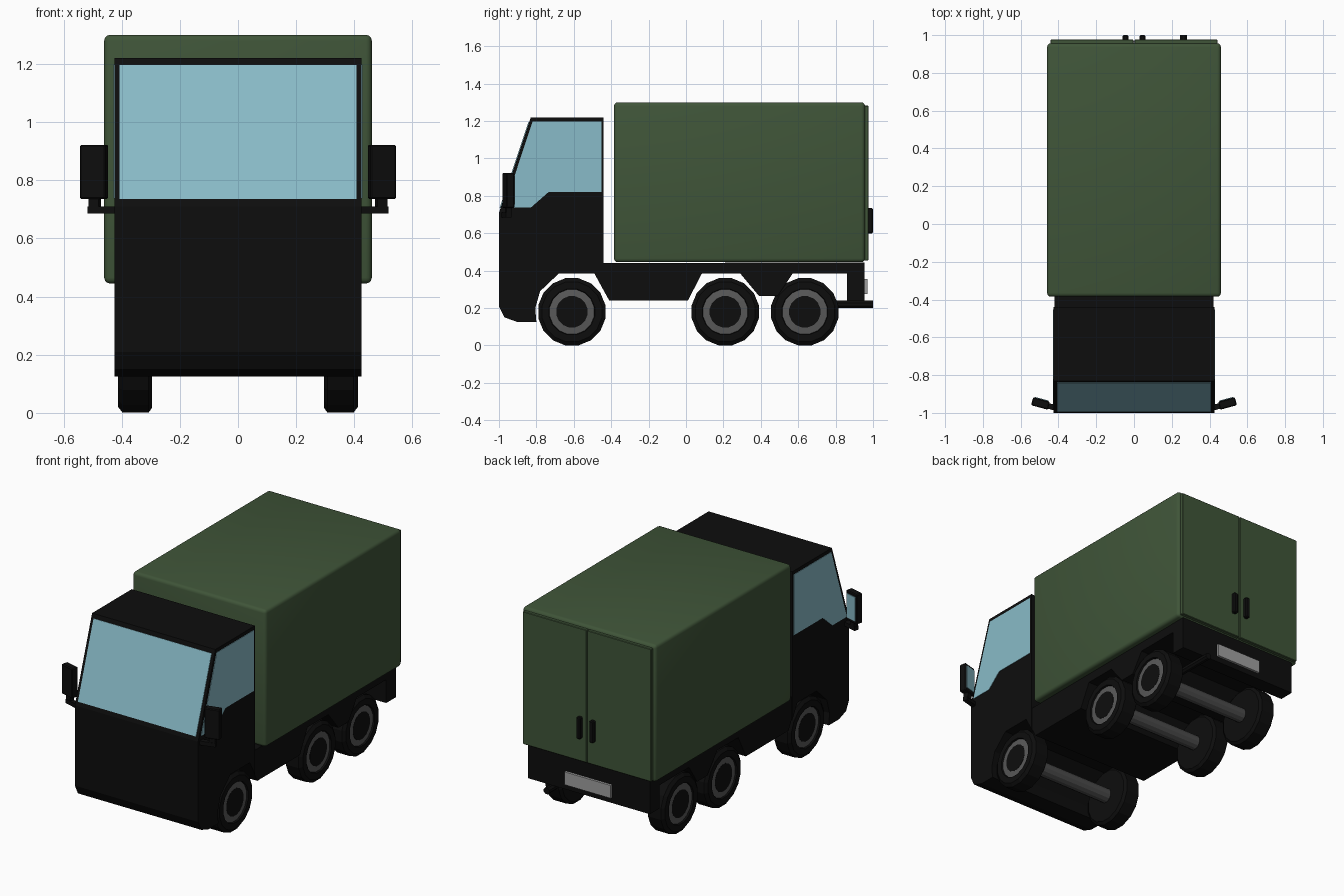
import bpy, bmesh, math
from mathutils import Matrix, Vector

if "Cube" in bpy.data.objects:
    bpy.data.objects.remove(bpy.data.objects["Cube"])


def material(name, rgb):
    m = bpy.data.materials.new(name)
    m.diffuse_color = (*rgb, 1)
    m.use_nodes = True
    m.node_tree.nodes["Principled BSDF"].inputs["Base Color"].default_value = m.diffuse_color
    return m


BLACK = material("black", (0.004, 0.004, 0.004))
GREEN = material("green", (0.05, 0.09, 0.04))
GLASS = material("glass", (0.25, 0.5, 0.58))
RIM = material("rim_grey", (0.1, 0.1, 0.1))
AXLE = material("axle_grey", (0.07, 0.07, 0.07))
PLATE = material("plate_grey", (0.35, 0.35, 0.35))


def finish(name, bm, mat, mirror=False):
    bmesh.ops.recalc_face_normals(bm, faces=bm.faces)
    me = bpy.data.meshes.new(name)
    bm.to_mesh(me)
    bm.free()
    ob = bpy.data.objects.new(name, me)
    bpy.context.collection.objects.link(ob)
    me.materials.append(mat)
    if mirror:
        ob.modifiers.new("mirror", 'MIRROR')
    return ob


def box(name, lo, hi, mat, mirror=False, turn=0, bevel=0, segments=1):
    lo, hi = Vector(lo), Vector(hi)
    bm = bmesh.new()
    bmesh.ops.create_cube(bm, size=1, matrix=Matrix.Translation((lo + hi) / 2)
                          @ Matrix.Rotation(turn, 4, 'Z')
                          @ Matrix.Diagonal((*(hi - lo), 1)))
    if bevel:
        bmesh.ops.bevel(bm, geom=bm.edges[:], offset=bevel, segments=segments,
                        profile=0.5, affect='EDGES')
    return finish(name, bm, mat, mirror)


def prism(name, profile, x0, x1, mat, mirror=False):
    """Extrude a (y, z) profile along x."""
    bm = bmesh.new()
    f = bm.faces.new([bm.verts.new((x0, y, z)) for y, z in profile])
    new = bmesh.ops.extrude_face_region(bm, geom=[f])["geom"]
    bmesh.ops.translate(bm, vec=(x1 - x0, 0, 0),
                        verts=[v for v in new if isinstance(v, bmesh.types.BMVert)])
    return finish(name, bm, mat, mirror)


def lathe(name, profile, y, z, mat, sides=16, mirror=True):
    """Spin an (x, radius) profile around an axle at (y, z)."""
    bm = bmesh.new()
    rings = []
    for x, r in profile:
        angles = [math.tau * (i + 0.5) / sides for i in range(sides)]
        rings.append([bm.verts.new((x, y + r * math.cos(a), z + r * math.sin(a)))
                      for a in angles])
    for a, b in zip(rings, rings[1:]):
        for i in range(sides):
            j = (i + 1) % sides
            bm.faces.new((a[i], a[j], b[j], b[i]))
    bm.faces.new(rings[0])
    bm.faces.new(rings[-1])
    return finish(name, bm, mat, mirror)


# Cab with front wheel arch
prism("cab", [(-0.83, 1.22), (-1.0, 0.71), (-1.0, 0.21), (-0.97, 0.15), (-0.90, 0.125),
              (-0.80, 0.125), (-0.806, 0.2), (-0.78, 0.29), (-0.68, 0.385), (-0.49, 0.385),
              (-0.44, 0.294), (-0.44, 1.22)], -0.425, 0.425, BLACK)

# Chassis with rear wheel arches
prism("chassis", [(-0.44, 0.44), (-0.44, 0.294), (-0.41, 0.24), (0.01, 0.24), (0.085, 0.385),
                  (0.29, 0.385), (0.39, 0.265), (0.49, 0.265), (0.57, 0.385), (0.86, 0.385),
                  (0.86, 0.24), (0.955, 0.24), (0.955, 0.445)], -0.42, 0.42, BLACK)

# Windscreen and side windows
prism("windscreen", [(-0.838, 1.195), (-0.842, 1.196), (-0.996, 0.736), (-0.99, 0.735)],
      -0.407, 0.407, GLASS)
prism("side_window", [(-0.82, 1.198), (-0.452, 1.198), (-0.452, 0.82), (-0.735, 0.82),
                      (-0.83, 0.737), (-0.973, 0.737)], 0.42, 0.428, GLASS, mirror=True)

# Cargo box, rear doors and handles
cargo = box("cargo_box", (-0.46, -0.385, 0.445), (0.46, 0.957, 1.30), GREEN,
            bevel=0.02, segments=3)
bpy.context.view_layer.objects.active = cargo
cargo.select_set(True)
bpy.ops.object.shade_smooth_by_angle(angle=math.radians(35))
box("rear_door", (0.002, 0.95, 0.455), (0.442, 0.976, 1.282), GREEN, mirror=True, bevel=0.003)
box("door_handle", (0.03, 0.97, 0.60), (0.06, 1.0, 0.735), BLACK, mirror=True, bevel=0.006)

# Number plate and exhaust pipe
box("rear_plate", (-0.16, 0.95, 0.275), (0.16, 0.97, 0.355), PLATE)
lathe("exhaust_pipe", [(0, 0.021), (0.28, 0.021)], 0, 0, BLACK, 8, False).matrix_world = (
    Matrix.Translation((0.262, 0.72, 0.22)) @ Matrix.Rotation(math.pi / 2, 4, 'Z'))

# Wing mirrors: arm, post, housing and glass
tilt = math.radians(15)
box("mirror_arm", (0.415, -0.975, 0.685), (0.515, -0.945, 0.71), BLACK, True, tilt)
box("mirror_post", (0.475, -0.965, 0.70), (0.51, -0.935, 0.745), BLACK, True, tilt)
box("mirror_housing", (0.449, -0.972, 0.735), (0.541, -0.928, 0.922), BLACK, True, tilt,
    bevel=0.005)
box("mirror_glass", (0.452, -0.930, 0.755), (0.526, -0.925, 0.905), GLASS, True, tilt)

# Wheels and axles
for i, y in enumerate((-0.61, 0.21, 0.635), 1):
    lathe(f"tyre_{i}", [(0.295, 0.165), (0.308, 0.183), (0.397, 0.183), (0.412, 0.163),
                        (0.412, 0.125), (0.398, 0.12)], y, 0.18, BLACK)
    lathe(f"rim_{i}", [(0.39, 0.124), (0.402, 0.122), (0.406, 0.085), (0.39, 0.085)],
          y, 0.18, RIM)
    lathe(f"hub_{i}", [(0.38, 0.085), (0.407, 0.085)], y, 0.18, BLACK)
    lathe(f"axle_{i}", [(-0.31, 0.045), (0.31, 0.045)], y, 0.18, AXLE, 12, False)
